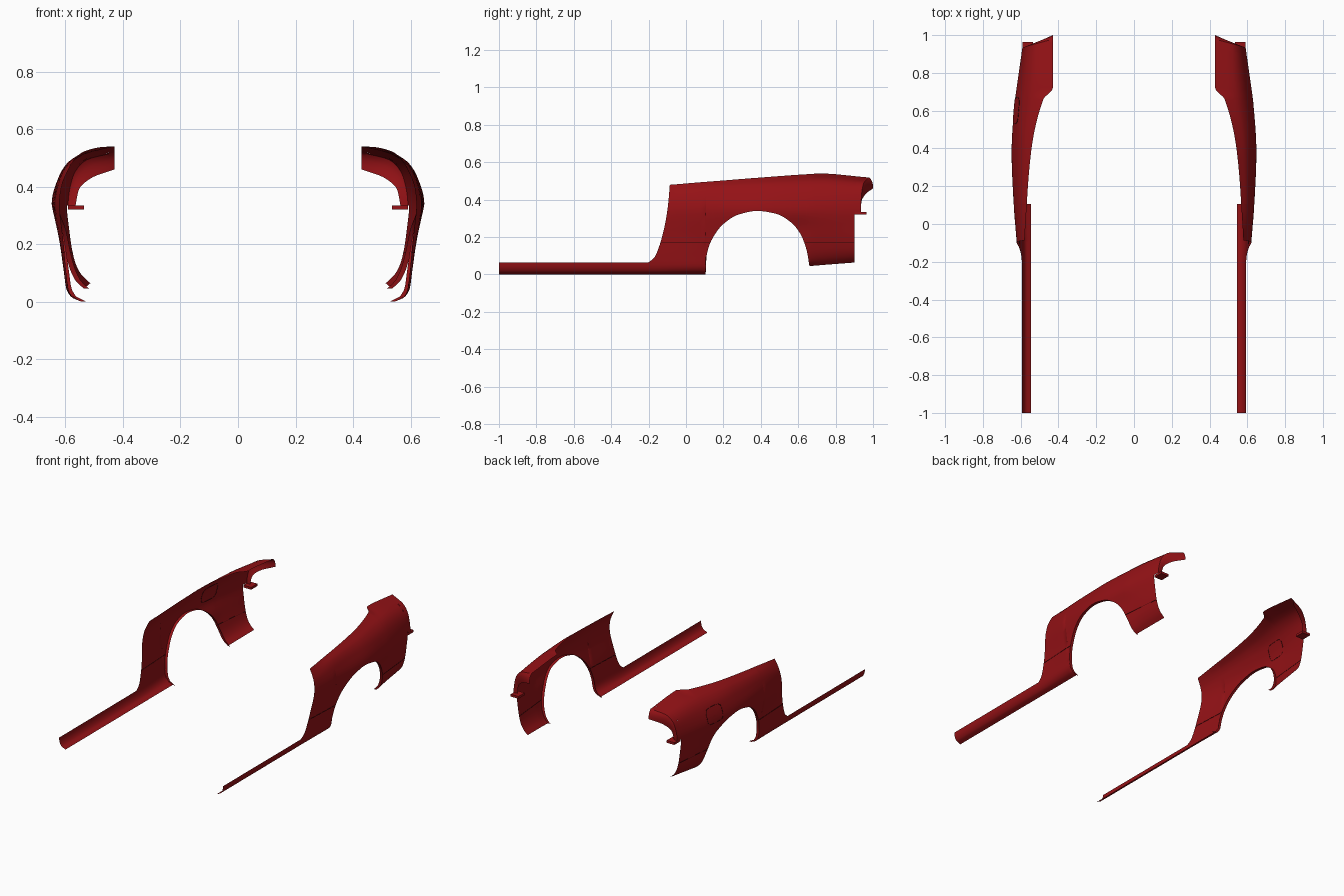
import bpy, math

if "Cube" in bpy.data.objects:
    bpy.data.objects.remove(bpy.data.objects["Cube"])

# Cross-sections (x, z) from bottom edge to inner top edge, by position along y
SECTIONS = {
    -1.0: [(.545, 0), (.575, .015), (.59, .045), (.595, .1), (.605, .2), (.617, .33), (.612, .39), (.6, .43), (.582, .475)],
    -.2: [(.545, 0), (.575, .015), (.59, .045), (.597, .1), (.605, .2), (.617, .33), (.612, .39), (.6, .43), (.582, .475)],
    .1: [(.545, 0), (.578, .015), (.597, .045), (.605, .1), (.618, .2), (.637, .34), (.622, .42), (.6, .465), (.568, .495)],
    .38: [(.545, .02), (.58, .04), (.6, .08), (.61, .13), (.625, .22), (.648, .34), (.625, .43), (.595, .48), (.545, .517)],
    .66: [(.535, .045), (.562, .07), (.582, .11), (.598, .17), (.612, .25), (.63, .34), (.605, .44), (.56, .5), (.48, .537)],
    .72: [(.53, .05), (.558, .08), (.578, .12), (.594, .18), (.608, .25), (.622, .34), (.598, .44), (.545, .507), (.43, .54)],
    .94: [(.51, .067), (.54, .095), (.56, .13), (.573, .18), (.582, .25), (.59, .34), (.575, .43), (.53, .49), (.43, .518)],
}
ARCH = [(.105, 0), (.11, .1), (.14, .19), (.2, .27), (.28, .32), (.38, .34), (.48, .325),
        (.56, .28), (.61, .22), (.645, .13), (.66, .045)]
FRONT = [(-.2, .065), (-.17, .09), (-.14, .16), (-.11, .28), (-.095, .38), (-.085, .5)]
LIP = [(.565, .93, .335), (.553, .938, .39), (.51, .96, .43), (.43, 1.0, .46)]
STATIONS = list(SECTIONS)
ROWS = 28


def smooth(xs, ys, x):
    """Monotone cubic through the points (xs, ys)."""
    n = len(xs)
    x = min(max(x, xs[0]), xs[-1])
    d = [(ys[i + 1] - ys[i]) / (xs[i + 1] - xs[i]) for i in range(n - 1)]
    m = [d[0]] + [2 * a * b / (a + b) if a * b > 0 else 0 for a, b in zip(d, d[1:])] + [d[-1]]
    i = max(k for k in range(n - 1) if xs[k] <= x)
    h = xs[i + 1] - xs[i]
    t = (x - xs[i]) / h
    return ((1 + 2 * t) * (1 - t) ** 2 * ys[i] + t * (1 - t) ** 2 * h * m[i]
            + t * t * (3 - 2 * t) * ys[i + 1] + t * t * (t - 1) * h * m[i + 1])


def through(pts, x):
    return smooth([p[0] for p in pts], [p[1] for p in pts], x)


class Section:
    def __init__(self, u):
        self.u = u
        self.x, self.z = ([smooth(STATIONS, [SECTIONS[s][k][c] for s in STATIONS], u)
                           for k in range(9)] for c in (0, 1))

    def point(self, t):
        x, z = smooth(range(9), self.x, t), smooth(range(9), self.z, t)
        bend = max(0, (self.u - .72) / .22) ** 1.5 * .045
        y = self.u + (bend * max(0, .59 - x) / .16 if t > 5 else 0)
        return (x, y, z)

    def find(self, z):
        a, b = 0.0, 8.0
        for _ in range(24):
            c = (a + b) / 2
            if smooth(range(9), self.z, c) < z:
                a = c
            else:
                b = c
        return (a + b) / 2

    def column(self, lo, hi):
        a, b = self.find(lo), self.find(hi)
        return [self.point(a + (b - a) * j / ROWS) for j in range(ROWS + 1)]


def material(name, col):
    m = bpy.data.materials.new(name)
    m.diffuse_color = (*col, 1)
    m.use_nodes = True
    m.node_tree.nodes["Principled BSDF"].inputs["Base Color"].default_value = m.diffuse_color
    return m


PAINT = material("red_paint", (.3, .006, .008))
SEAM = material("dark_seam", (.03, .002, .002))


def grid(name, cols, side):
    n = len(cols[0])
    verts = [(side * x, y, z) for c in cols for x, y, z in c]
    faces = []
    for i in range(len(cols) - 1):
        for j in range(n - 1):
            f = (i * n + j, (i + 1) * n + j, (i + 1) * n + j + 1, i * n + j + 1)
            faces.append(f if side > 0 else f[::-1])
    me = bpy.data.meshes.new(name)
    me.from_pydata(verts, [], faces)
    me.materials.append(PAINT)
    ob = bpy.data.objects.new(name, me)
    bpy.context.collection.objects.link(ob)
    bpy.ops.object.select_all(action='DESELECT')
    ob.select_set(True)
    bpy.context.view_layer.objects.active = ob
    bpy.ops.object.shade_smooth_by_angle(angle=math.radians(40))
    return ob


def seam(name, pts, side, cyclic=False):
    cu = bpy.data.curves.new(name, 'CURVE')
    cu.dimensions = '3D'
    cu.bevel_depth = .0015
    cu.bevel_resolution = 0
    sp = cu.splines.new('POLY')
    sp.points.add(len(pts) - 1)
    for p, (x, y, z) in zip(sp.points, pts):
        p.co = (side * x, y, z, 1)
    sp.use_cyclic_u = cyclic
    cu.materials.append(SEAM)
    bpy.context.collection.objects.link(bpy.data.objects.new(name, cu))


def subdivide(us, k):
    return [a + (b - a) * i / k for a, b in zip(us, us[1:]) for i in range(k)] + [us[-1]]


def on_surface(y, z, lift=0):
    s = Section(y)
    x, yy, zz = s.point(s.find(z))
    return (x + lift, y, z)


def low(u):
    if .105 <= u <= .66:
        return through(ARCH, u)
    return 0 if u < .66 else -1


# Shared columns of the panel
front_us = subdivide([p[0] for p in FRONT], 5)
arch_us = subdivide([p[0] for p in ARCH], 6)
us = front_us + subdivide([-.085, .105], 6)[1:-1] + arch_us + subdivide([.66, .72, .9], 5)[1:]
panel = [Section(u).column(low(u), through(FRONT, u) if u < -.085 else 1) for u in us]
sill = [Section(u).column(0, .065) for u in (-1, -.8, -.6, -.4, -.2)]
arch = [Section(u).column(low(u), 1)[0] for u in arch_us]

# Rear corner over the lamp opening, with a turned-down lip
corner = [Section(u).column(.335, 1) for u in subdivide([.9, .935], 3)]
edge = corner[-1]
lip_end = [tuple(smooth(range(4), [p[c] for p in LIP], 3 * j / ROWS) for c in range(3))
           for j in range(ROWS + 1)]
for f, bulge in ((.15, .006), (.4, .009), (.7, .006), (1, 0)):
    corner.append([(a[0] + (b[0] - a[0]) * f, a[1] + (b[1] - a[1]) * f + bulge * (j / ROWS),
                    a[2] + (b[2] - a[2]) * f) for j, (a, b) in enumerate(zip(edge, lip_end))])

for side, tag in ((1, "right"), (-1, "left")):
    grid("quarter_panel_" + tag, panel, side)
    grid("sill_" + tag, sill, side)
    grid("rear_corner_" + tag, corner, side)
    # Inward return around the wheel arch
    grid("arch_flange_" + tag, [[(x - .018, y, z), (x, y, z)] for x, y, z in arch], side)
    # Lamp mounting tab
    bpy.ops.mesh.primitive_cube_add(size=1, location=(side * .563, .932, .3275))
    tab = bpy.context.object
    tab.name = "lamp_tab_" + tag
    tab.scale = (.056, .064, .015)
    tab.data.materials.append(PAINT)
    # Lower panel seams before and behind the arch
    seam("front_seam_" + tag, [on_surface(y, .17) for y in subdivide([-.135, .13], 8)], side)
    seam("rear_seam_" + tag, [on_surface(y, .17) for y in subdivide([.635, .9], 8)], side)

# Fuel door on the left side only
outline = []
for k in range(32):
    a = 2 * math.pi * k / 32
    c, s = math.cos(a), math.sin(a)
    outline.append((.6 + .07 * math.copysign(abs(c) ** .5, c), .39 + .05 * math.copysign(abs(s) ** .5, s)))
seam("fuel_door_seam", [on_surface(y, z) for y, z in outline], -1, True)
rings = [[on_surface(.6 + (y - .6) * f, .39 + (z - .39) * f, .002) for f in (.02, .35, .65, .95)]
         for y, z in outline + outline[:1]]
grid("fuel_door", [r[::-1] for r in rings], -1)
